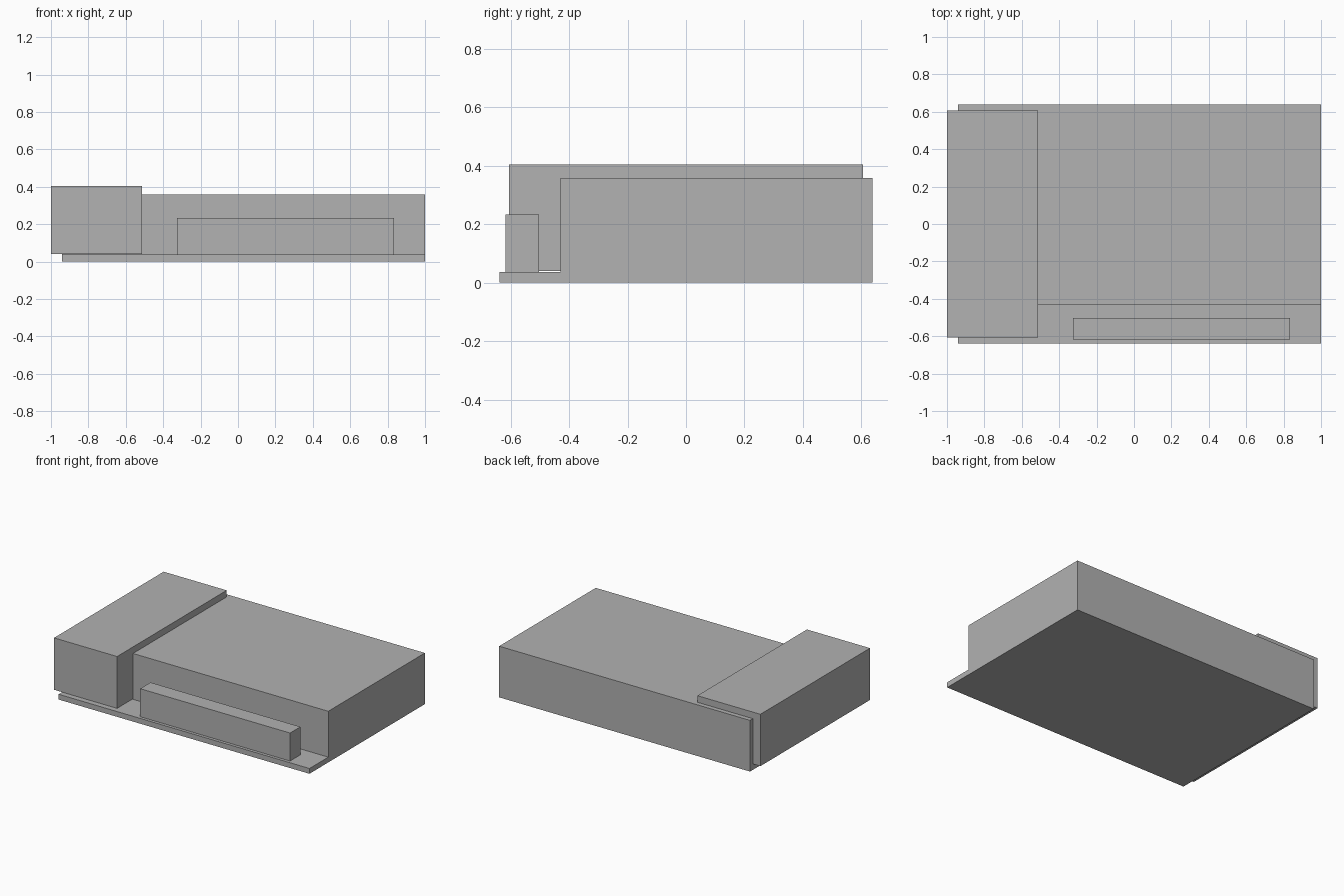
import bpy
from mathutils import Vector

cube = bpy.data.objects.get("Cube")
if cube:
    bpy.data.objects.remove(cube, do_unlink=True)

# One plain grey for the whole model
grey = bpy.data.materials.new("plain_grey")
grey.use_nodes = True
colour = (0.445, 0.445, 0.445, 1)
grey.diffuse_color = colour
grey.node_tree.nodes["Principled BSDF"].inputs["Base Color"].default_value = colour


def box(name, low, high):
    """Add a flat-faced box spanning two opposite corners."""
    low, high = Vector(low), Vector(high)
    bpy.ops.mesh.primitive_cube_add(size=1, location=(low + high) / 2)
    obj = bpy.context.object
    obj.name = name
    obj.scale = high - low
    bpy.ops.object.transform_apply(location=False, rotation=False, scale=True)
    obj.data.materials.append(grey)
    return obj


# Thin slab under the front strip, ending at the main block
box("base_slab", (-0.942, -0.638, 0), (1, -0.43, 0.037))
# Large main block
box("main_block", (-0.942, -0.43, 0), (1, 0.638, 0.358))
# Taller side wing, overhanging the base
box("side_wing", (-1, -0.606, 0.041), (-0.512, 0.606, 0.404))
# Low bar standing on the front strip
box("front_bar", (-0.325, -0.617, 0.037), (0.835, -0.503, 0.233))
